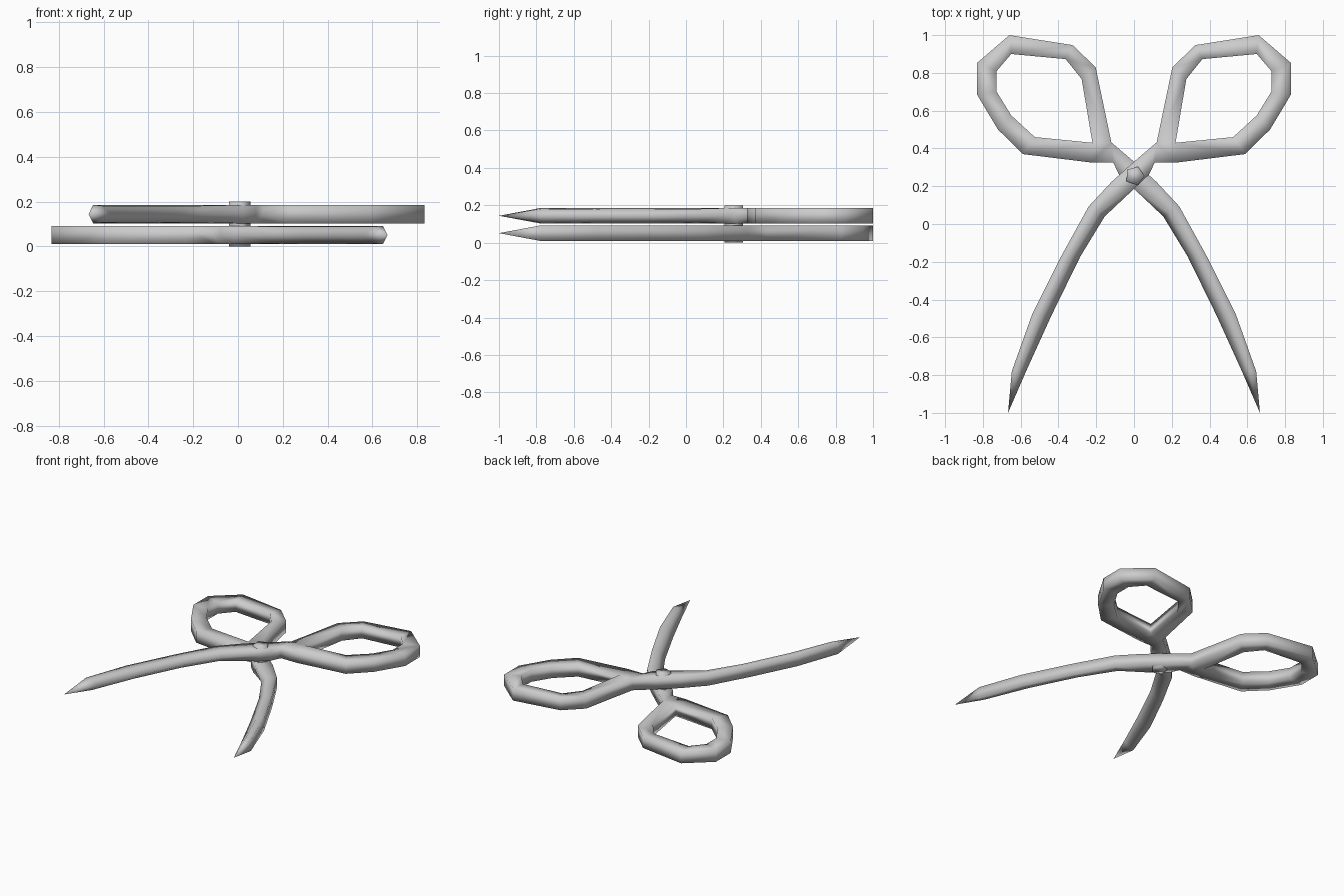
import bpy, bmesh
from math import radians
from mathutils import Vector

if "Cube" in bpy.data.objects:
    bpy.data.objects.remove(bpy.data.objects["Cube"])

HALF = 0.041          # half thickness of one scissor half
PIVOT = (0.004, 0.255)

# finger ring: (outer, inner) point pairs seen from above
RING = [((.12, .432), (.22, .43)), ((.203, .83), (.277, .767)),
        ((.325, .947), (.362, .873)), ((.66, 1.0), (.65, .90)),
        ((.832, .852), (.727, .81)), ((.832, .687), (.727, .70)),
        ((.72, .50), (.65, .575)), ((.588, .37), (.525, .46)),
        ((.23, .326), (.22, .43))]

# shank and blade: back point, edge point, wedge share, half thickness
BLADE = [((.12, .432), (.11, .326), 0, HALF),
         ((0, .33), (.08, .262), 0, HALF),
         ((-.12, .222), (.02, .205), 0, HALF),
         ((-.24, .093), (-.155, .04), .35, HALF),
         ((-.385, -.17), (-.283, -.17), .45, HALF),
         ((-.54, -.48), (-.435, -.48), .45, HALF),
         ((-.647, -.78), (-.567, -.77), .45, HALF),
         ((-.667, -1.0), (-.667, -1.0), 0, 0)]


def scissor_half(name, side, z):
    bm = bmesh.new()

    def vert(p, dz):
        return bm.verts.new((p[0] * side, p[1], z + dz))

    def loft(sections):
        n = len(sections[0])
        for a, b in zip(sections, sections[1:]):
            for i in range(n):
                j = (i + 1) % n
                bm.faces.new((a[i], a[j], b[j], b[i]))

    # closed finger ring
    ring = [[vert(o, HALF), vert(i, HALF), vert(i, -HALF), vert(o, -HALF)]
            for o, i in RING]
    loft(ring)

    # shank and blade, wedge-ground towards the cutting edge
    blade = []
    for back, edge, wedge, h in BLADE:
        shoulder = Vector(edge).lerp(Vector(back), wedge)
        hs = h * (.9 if wedge else 1)
        blade.append([vert(back, h), vert(shoulder, hs), vert(edge, 0),
                      vert(shoulder, -hs), vert(back, -h)])
    loft(blade)

    # junction where the ring meets the shank
    first, last, neck = ring[0], ring[-1], blade[0]
    bm.faces.new((neck[0], first[1], last[0], neck[1]))
    bm.faces.new((neck[4], first[2], last[3], neck[3]))
    bm.faces.new((neck[1], last[0], last[3], neck[3], neck[2]))

    bmesh.ops.remove_doubles(bm, verts=bm.verts, dist=.0005)
    bmesh.ops.recalc_face_normals(bm, faces=bm.faces)
    for f in bm.faces:
        f.smooth = True
    me = bpy.data.meshes.new(name)
    bm.to_mesh(me)
    bm.free()
    ob = bpy.data.objects.new(name, me)
    bpy.context.collection.objects.link(ob)
    return ob


scissor_half("upper_half", 1, .144)
scissor_half("lower_half", -1, .051)

# five-sided pivot pin through both halves
bpy.ops.mesh.primitive_cylinder_add(vertices=5, radius=.052, depth=.2,
                                    location=(*PIVOT, .1),
                                    rotation=(0, 0, radians(-20)))
pin = bpy.context.object
pin.name = "pivot_pin"
bpy.ops.object.shade_smooth()
